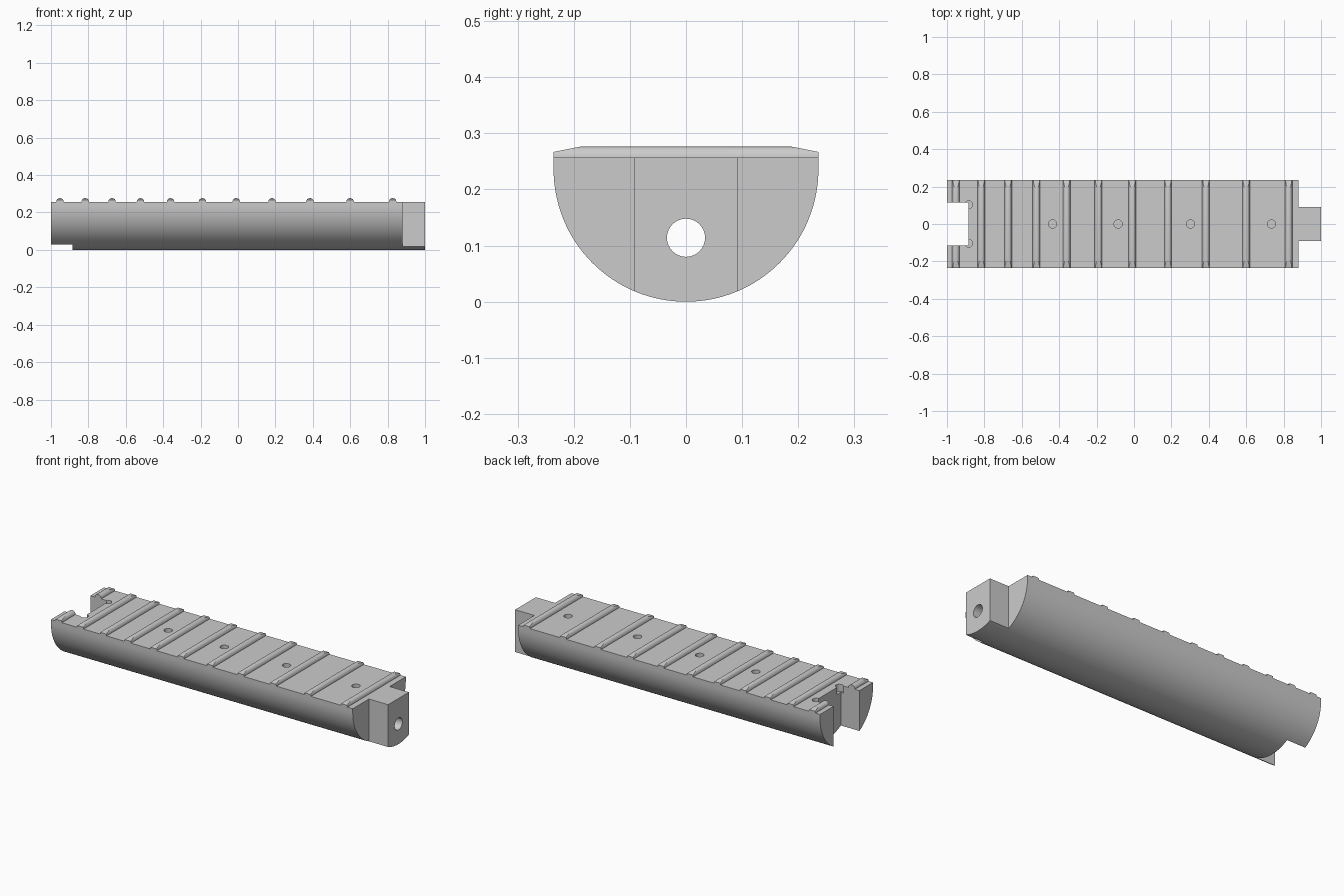
import bpy
import bmesh
import math
from mathutils import Matrix, Vector

if "Cube" in bpy.data.objects:
    bpy.data.objects.remove(bpy.data.objects["Cube"])

RADIUS = 0.236        # half width of the neck
TOP = 0.257           # height of the flat playing face
SHOULDER = 0.88       # where the tongue and the slot begin
BORE_Z = 0.114

grey = bpy.data.materials.new("plain grey")
grey.use_nodes = True
grey.diffuse_color = (0.6, 0.6, 0.6, 1)
grey.node_tree.nodes["Principled BSDF"].inputs["Base Color"].default_value = (0.6, 0.6, 0.6, 1)


def make(name, bm):
    bmesh.ops.recalc_face_normals(bm, faces=bm.faces)
    mesh = bpy.data.meshes.new(name)
    bm.to_mesh(mesh)
    bm.free()
    mesh.materials.append(grey)
    obj = bpy.data.objects.new(name, mesh)
    bpy.context.collection.objects.link(obj)
    return obj


def prism(points, offset):
    """Extrude a closed outline along an offset."""
    bm = bmesh.new()
    face = bm.faces.new([bm.verts.new(p) for p in points])
    out = bmesh.ops.extrude_face_region(bm, geom=[face], use_keep_orig=True)
    verts = [v for v in out["geom"] if isinstance(v, bmesh.types.BMVert)]
    bmesh.ops.translate(bm, verts=verts, vec=offset)
    return bm


def box(name, x0, x1, y0, y1, z0, z1):
    outline = [(x0, y0, z0), (x1, y0, z0), (x1, y1, z0), (x0, y1, z0)]
    return make(name, prism(outline, (0, 0, z1 - z0)))


def rod(name, radius, length, centre, along_x=False):
    bm = bmesh.new()
    turn = Matrix.Rotation(math.pi / 2, 4, "Y") if along_x else Matrix()
    bmesh.ops.create_cone(bm, cap_ends=True, segments=32, radius1=radius, radius2=radius,
                          depth=length, matrix=Matrix.Translation(centre) @ turn)
    return make(name, bm)


def carve(obj, cutters):
    bpy.context.view_layer.objects.active = obj
    for cutter in cutters:
        mod = obj.modifiers.new("cut", "BOOLEAN")
        mod.operation = "DIFFERENCE"
        mod.solver = "EXACT"
        mod.object = cutter
        bpy.ops.object.modifier_apply(modifier=mod.name)


def smooth(obj):
    bpy.ops.object.select_all(action="DESELECT")
    obj.select_set(True)
    bpy.context.view_layer.objects.active = obj
    bpy.ops.object.shade_smooth_by_angle(angle=math.radians(30))


# Half-round neck
steps = 64
outline = [(-1, RADIUS, TOP)]
for i in range(steps + 1):
    a = math.pi * i / steps
    outline.append((-1, RADIUS * math.cos(a), RADIUS * (1 - math.sin(a))))
outline.append((-1, -RADIUS, TOP))
neck = make("neck", prism(outline, (2, 0, 0)))

# Slot, tongue shoulders, long bore, corner reliefs and marker holes
slot = box("slot_cutter", -1.1, -SHOULDER - 0.004, -0.115, 0.115, -0.1, 0.4)
cutters = [slot, rod("bore_cutter", 0.034, 2.4, (0, 0, BORE_Z), along_x=True)]
for side in (-1, 1):
    y0, y1 = sorted((side * 0.092, side * 0.4))
    cutters.append(box("shoulder_cutter", SHOULDER, 1.1, y0, y1, -0.1, 0.4))
    cutters.append(rod("relief_cutter", 0.021, 0.08, (-SHOULDER - 0.004, side * 0.103, TOP)))
for x in (-0.435, -0.085, 0.302, 0.735):
    cutters.append(rod("marker_cutter", 0.022, 0.08, (x, 0, TOP)))
carve(neck, cutters)
smooth(neck)

# Frets: half-round bars with bevelled ends, spaced by the semitone ratio
ratio = 2 ** (1 / 12)
x, gap = -0.952, 0.1353
for n in range(11):
    arc = [(x + 0.02 * math.cos(math.pi * i / 16), -RADIUS,
            TOP + 0.02 * math.sin(math.pi * i / 16)) for i in range(17)]
    bm = prism(arc, (0, 2 * RADIUS, 0))
    for side in (-1, 1):
        cut = bmesh.ops.bisect_plane(
            bm, geom=bm.verts[:] + bm.edges[:] + bm.faces[:],
            plane_co=(0, side * 0.185, TOP + 0.02), plane_no=Vector((0, side, 5.1)),
            clear_outer=True)
        edges = [e for e in cut["geom_cut"] if isinstance(e, bmesh.types.BMEdge)]
        bmesh.ops.holes_fill(bm, edges=edges)
    fret = make(f"fret_{n + 1}", bm)
    if n == 0:
        carve(fret, [slot])
    smooth(fret)
    x += gap
    gap *= ratio

for cutter in cutters:
    bpy.data.objects.remove(cutter)
